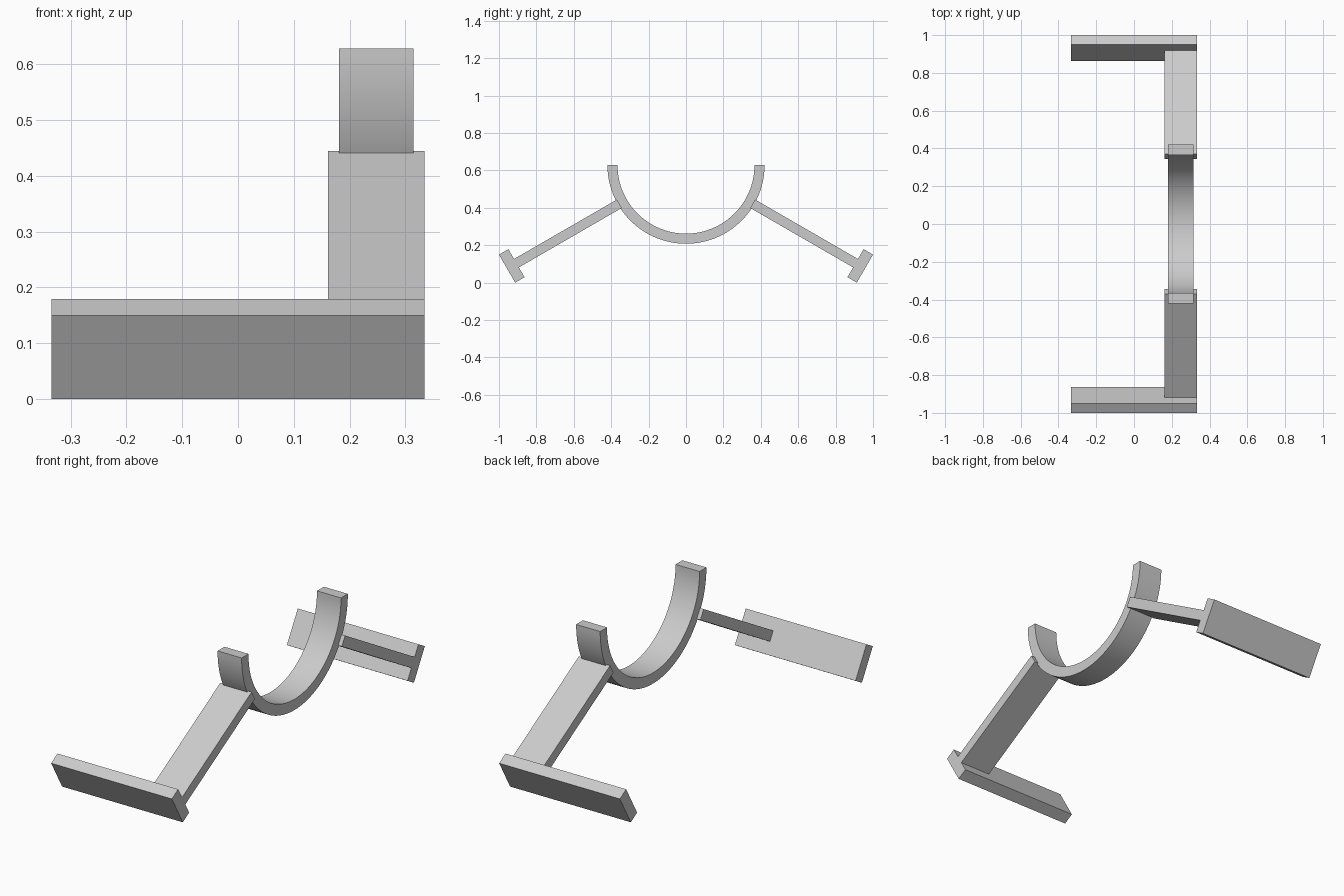
import bpy, bmesh
from math import sin, cos, pi, radians
from mathutils import Matrix, Vector

cube = bpy.data.objects.get("Cube")
if cube:
    bpy.data.objects.remove(cube, do_unlink=True)

grey = bpy.data.materials.new("plain grey")
grey.use_nodes = True
colour = (0.6, 0.6, 0.6, 1)
grey.diffuse_color = colour
grey.node_tree.nodes["Principled BSDF"].inputs["Base Color"].default_value = colour

TILT = radians(30)


def add_object(name, bm):
    bmesh.ops.recalc_face_normals(bm, faces=bm.faces)
    mesh = bpy.data.meshes.new(name)
    bm.to_mesh(mesh)
    bm.free()
    mesh.materials.append(grey)
    obj = bpy.data.objects.new(name, mesh)
    bpy.context.collection.objects.link(obj)
    return obj


def tilted_box(name, size, centre, angle):
    bm = bmesh.new()
    bmesh.ops.create_cube(bm, size=1, matrix=Matrix.Diagonal((*size, 1)))
    obj = add_object(name, bm)
    obj.location = centre
    obj.rotation_euler.x = angle


# Half-round cradle: a half-ring profile extruded along x
def cradle(x, width, z, outer, inner, steps=64):
    bm = bmesh.new()
    rings = []
    for i in range(steps + 1):
        a = pi + pi * i / steps
        rings.append([bm.verts.new((x + dx, r * cos(a), z + r * sin(a)))
                      for dx, r in ((-width / 2, inner), (width / 2, inner),
                                    (width / 2, outer), (-width / 2, outer))])
    for a, b in zip(rings, rings[1:]):
        for k in range(4):
            n = (k + 1) % 4
            bm.faces.new((a[k], a[n], b[n], b[k]))
    bm.faces.new(rings[0])
    bm.faces.new(rings[-1])
    return add_object("cradle", bm)


ring = cradle(x=0.2475, width=0.133, z=0.628, outer=0.42, inner=0.366)
bpy.ops.object.select_all(action="DESELECT")
ring.select_set(True)
bpy.context.view_layer.objects.active = ring
bpy.ops.object.shade_smooth_by_angle(angle=radians(30))

# Sloping arms and tilted foot plates, front and back
PAD = Vector((0.668, 0.058, 0.173))
ARM = Vector((0.173, 0.635, 0.052))
for side, label in ((-1, "front"), (1, "back")):
    angle = -side * TILT
    pad_centre = Vector((0, side * 0.9316, 0.0895))
    inward = Vector((0, -side * cos(TILT), sin(TILT)))
    tilted_box(label + "_foot_plate", PAD, pad_centre, angle)
    arm_centre = pad_centre + inward * (PAD.y + ARM.y) / 2
    arm_centre.x = 0.2475
    tilted_box(label + "_arm", ARM, arm_centre, angle)
